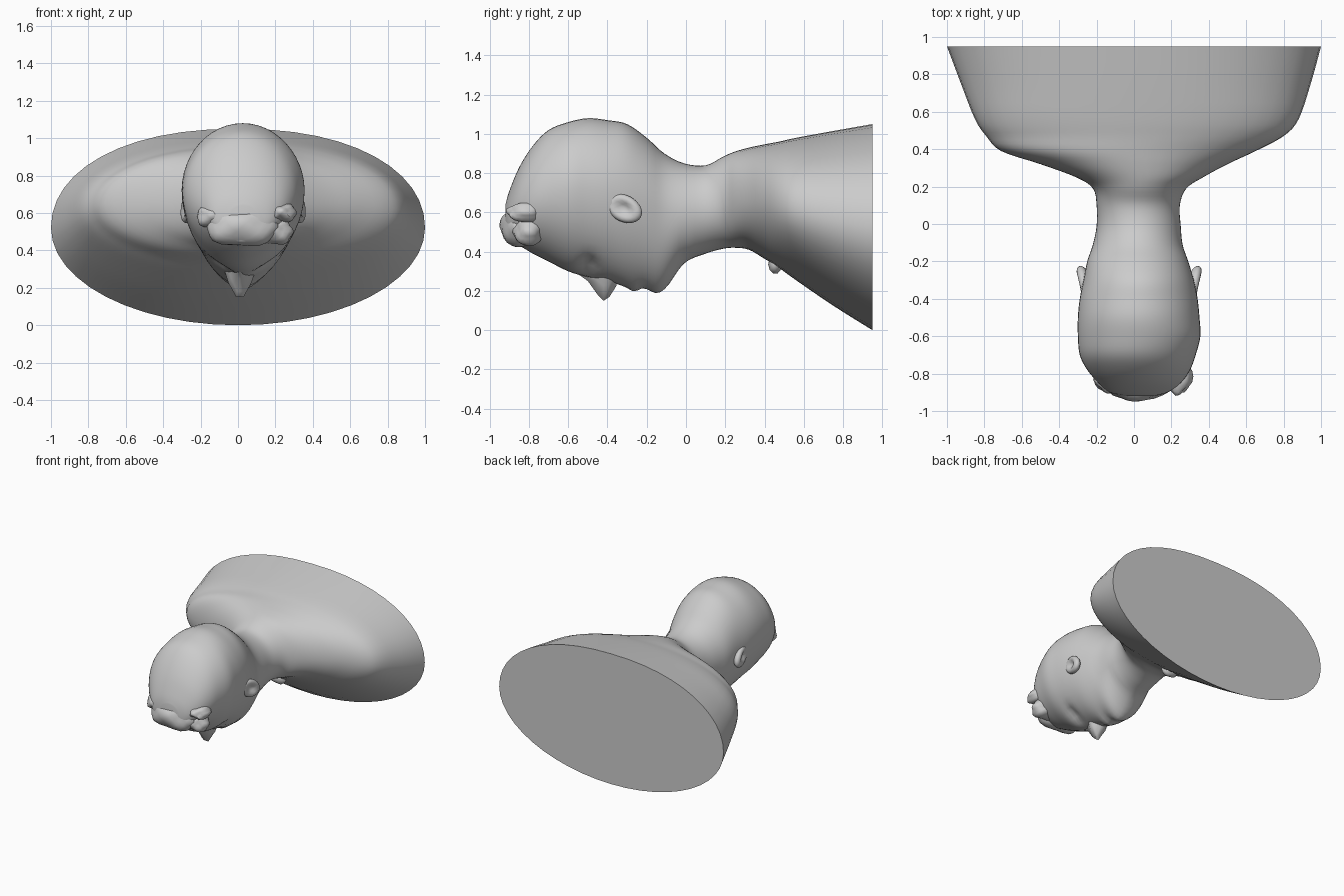
import bpy, bmesh, math
from mathutils import Vector, Matrix

SEG = 48

# cross-sections along the body: y, left x, right x, top z, bottom z, widest z
SECTIONS = [
    (-0.92, -0.05, 0.11, 0.64, 0.47, 0.56),
    (-0.90, -0.13, 0.18, 0.71, 0.44, 0.58),
    (-0.85, -0.19, 0.25, 0.83, 0.43, 0.63),
    (-0.78, -0.25, 0.30, 0.94, 0.39, 0.67),
    (-0.70, -0.29, 0.33, 1.02, 0.35, 0.70),
    (-0.60, -0.30, 0.355, 1.06, 0.30, 0.72),
    (-0.50, -0.30, 0.35, 1.08, 0.27, 0.72),
    (-0.40, -0.29, 0.34, 1.07, 0.25, 0.71),
    (-0.30, -0.27, 0.32, 1.05, 0.22, 0.69),
    (-0.20, -0.25, 0.29, 0.98, 0.205, 0.66),
    (-0.11, -0.22, 0.26, 0.90, 0.21, 0.62),
    (-0.01, -0.20, 0.25, 0.85, 0.34, 0.60),
    (0.10, -0.20, 0.245, 0.84, 0.39, 0.61),
    (0.19, -0.22, 0.28, 0.885, 0.415, 0.64),
    (0.25, -0.31, 0.37, 0.91, 0.42, 0.65),
    (0.32, -0.50, 0.50, 0.93, 0.41, 0.65),
    (0.39, -0.71, 0.65, 0.945, 0.37, 0.65),
    (0.47, -0.79, 0.80, 0.96, 0.32, 0.63),
    (0.56, -0.85, 0.88, 0.98, 0.255, 0.61),
    (0.75, -0.925, 0.945, 1.015, 0.125, 0.56),
    (0.95, -1.0, 1.0, 1.05, 0.0, 0.52),
]

# face relief: centre x, y, strength (positive = outward), spread x, spread y
RELIEF = [
    (-0.10, -0.49, -0.04, 0.055, 0.045), (0.16, -0.49, -0.04, 0.055, 0.045),
    (0.03, -0.27, 0.015, 0.07, 0.03), (0.03, -0.215, -0.012, 0.08, 0.015),
    (0.03, -0.15, 0.01, 0.06, 0.03),
]


def to_object(bm, name, angle=50):
    bmesh.ops.recalc_face_normals(bm, faces=bm.faces)
    mesh = bpy.data.meshes.new(name)
    bm.to_mesh(mesh)
    bm.free()
    ob = bpy.data.objects.new(name, mesh)
    bpy.context.collection.objects.link(ob)
    bpy.ops.object.select_all(action='DESELECT')
    ob.select_set(True)
    bpy.context.view_layer.objects.active = ob
    bpy.ops.object.shade_smooth_by_angle(angle=math.radians(angle))
    return ob


def spline(a, b, c, d, t):
    return 0.5 * (2*b + (c-a)*t + (2*a-5*b+4*c-d)*t*t + (3*b-a-3*c+d)*t**3)


def ring_points(y, xl, xr, zt, zb, zm):
    pts = []
    full = min(1.0, max(0.0, (y - 0.3) / 0.3))     # shoulders are squarer on top
    for i in range(SEG):
        a = 2 * math.pi * i / SEG
        c, s = math.cos(a), math.sin(a)
        p = 1 - 0.1 * full if s > 0 else (1.15 if y < 0 else 1.0)
        x = (xl + xr) / 2 + (xr - xl) / 2 * math.copysign(abs(c) ** p, c)
        if s > 0:
            z = zm + (zt - zm) * s ** (1 - 0.05 * full)
        else:
            z = zm + (zm - zb) * s
        if s < -0.2 and y < 0:
            for rx, ry, k, sx, sy in RELIEF:
                z -= k * math.exp(-((x-rx)/sx)**2 - ((y-ry)/sy)**2)
        pts.append(Vector((x, y, z)))
    return pts


def loft(loops, name, angle=50):
    bm = bmesh.new()
    rings = [[bm.verts.new(p) for p in loop] for loop in loops]
    count = len(rings[0])
    for r0, r1 in zip(rings, rings[1:]):
        for i in range(count):
            j = (i + 1) % count
            bm.faces.new((r0[i], r0[j], r1[j], r1[i]))
    bm.faces.new(rings[0])
    bm.faces.new(rings[-1])
    return to_object(bm, name, angle)


# head, neck and shoulders as one loft
loops = []
n = len(SECTIONS)
for i in range(n - 1):
    q = [SECTIONS[max(0, min(n - 1, i + k))] for k in (-1, 0, 1, 2)]
    for t in (0, 0.25, 0.5, 0.75):
        loops.append(ring_points(*(spline(*(s[j] for s in q), t) for j in range(6))))
loops.append(ring_points(*SECTIONS[-1]))
loft(loops, "bust_body")

# nose: bridge, tip and nostril base (y, half width, tip z, root z)
NOSE = [(-0.57, 0.025, 0.30, 0.36), (-0.50, 0.035, 0.25, 0.36),
        (-0.45, 0.05, 0.18, 0.34), (-0.42, 0.065, 0.15, 0.32),
        (-0.39, 0.065, 0.17, 0.31), (-0.355, 0.045, 0.225, 0.30)]
loft([[(0.01 + k * w, y, tip + (root - tip) * f) for k, f in
       ((-1.4, 1), (-0.95, 0.45), (-0.3, 0), (0.3, 0), (0.95, 0.45), (1.4, 1))]
      for y, w, tip, root in NOSE], "nose")


def blob(name, centre, size, ripple=0.0, sub=3, turn=None):
    bm = bmesh.new()
    bmesh.ops.create_icosphere(bm, subdivisions=sub, radius=1)
    for v in bm.verts:
        k = 1 + ripple * math.sin(5 * v.co.x + 2) * math.cos(4 * v.co.z + v.co.y)
        p = Vector(a * b * k for a, b in zip(v.co, size))
        v.co = Vector(centre) + (turn @ p if turn else p)
    return to_object(bm, name)


# ears: tilted ovals, hollowed on the outside, rear rim standing off the head
for side, x0, name in ((-1, -0.27, "left_ear"), (1, 0.325, "right_ear")):
    turn = Matrix.Rotation(-side * 0.22, 3, 'Z') @ Matrix.Rotation(-0.45, 3, 'X')
    ear = blob(name, (0, 0, 0), (0.042, 0.098, 0.068))
    for v in ear.data.vertices:
        y, z = v.co.y, v.co.z
        if v.co.x * side > 0:
            v.co.x -= side * 0.045 * math.exp(-(y / 0.05) ** 2 - (z / 0.035) ** 2)
        v.co = turn @ v.co + Vector((x0, -0.315, 0.62))

# rough tufts of hair above the forehead
blob("front_tuft", (0.02, -0.855, 0.525), (0.19, 0.09, 0.105), 0.1)
blob("right_tuft", (0.235, -0.815, 0.60), (0.075, 0.095, 0.05), 0.15)
blob("right_curl", (0.19, -0.80, 0.50), (0.10, 0.08, 0.07), 0.15)
blob("left_tuft", (-0.13, -0.83, 0.58), (0.09, 0.07, 0.06), 0.15)
# small knob at the collar
blob("collar_knob", (0.04, 0.455, 0.335), (0.07, 0.035, 0.05), 0.1, 2)
